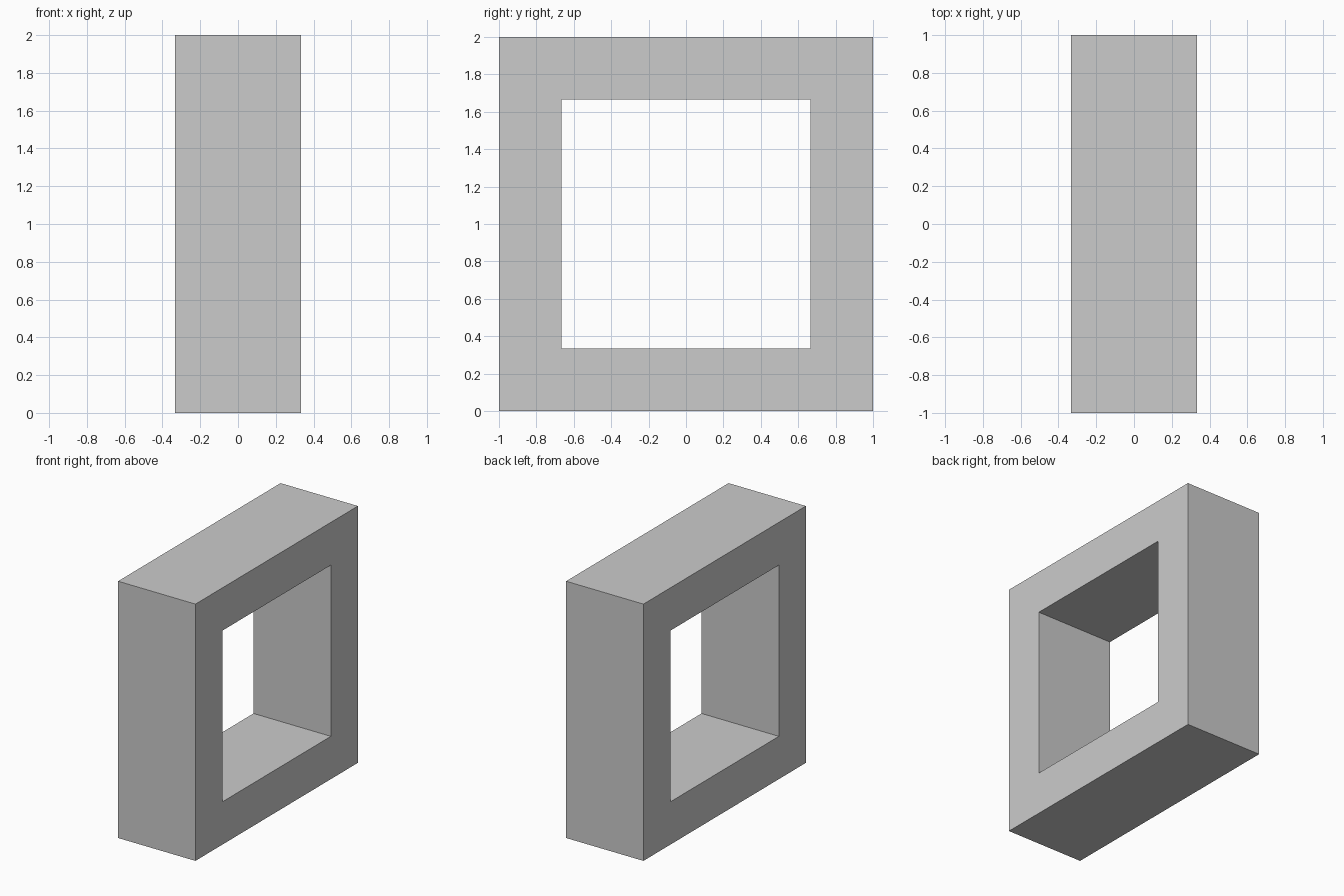
import bpy
import bmesh

if "Cube" in bpy.data.objects:
    bpy.data.objects.remove(bpy.data.objects["Cube"])

DEPTH = 1 / 3            # half thickness along x
OUTER, INNER = 1.0, 2 / 3  # half sizes of frame and opening


def square(half):
    return [(-half, 1 - half), (half, 1 - half), (half, 1 + half), (-half, 1 + half)]


# Square frame: outer and inner loops on both x sides, bridged by quads
bm = bmesh.new()
loops = [[bm.verts.new((x, y, z)) for y, z in square(half)]
         for x, half in ((DEPTH, OUTER), (DEPTH, INNER), (-DEPTH, INNER), (-DEPTH, OUTER))]
for a, b in zip(loops, loops[1:] + loops[:1]):
    for i in range(4):
        j = (i + 1) % 4
        bm.faces.new((a[i], a[j], b[j], b[i]))
bmesh.ops.recalc_face_normals(bm, faces=bm.faces)

mesh = bpy.data.meshes.new("square_frame")
bm.to_mesh(mesh)
bm.free()
frame = bpy.data.objects.new("square_frame", mesh)
bpy.context.collection.objects.link(frame)
